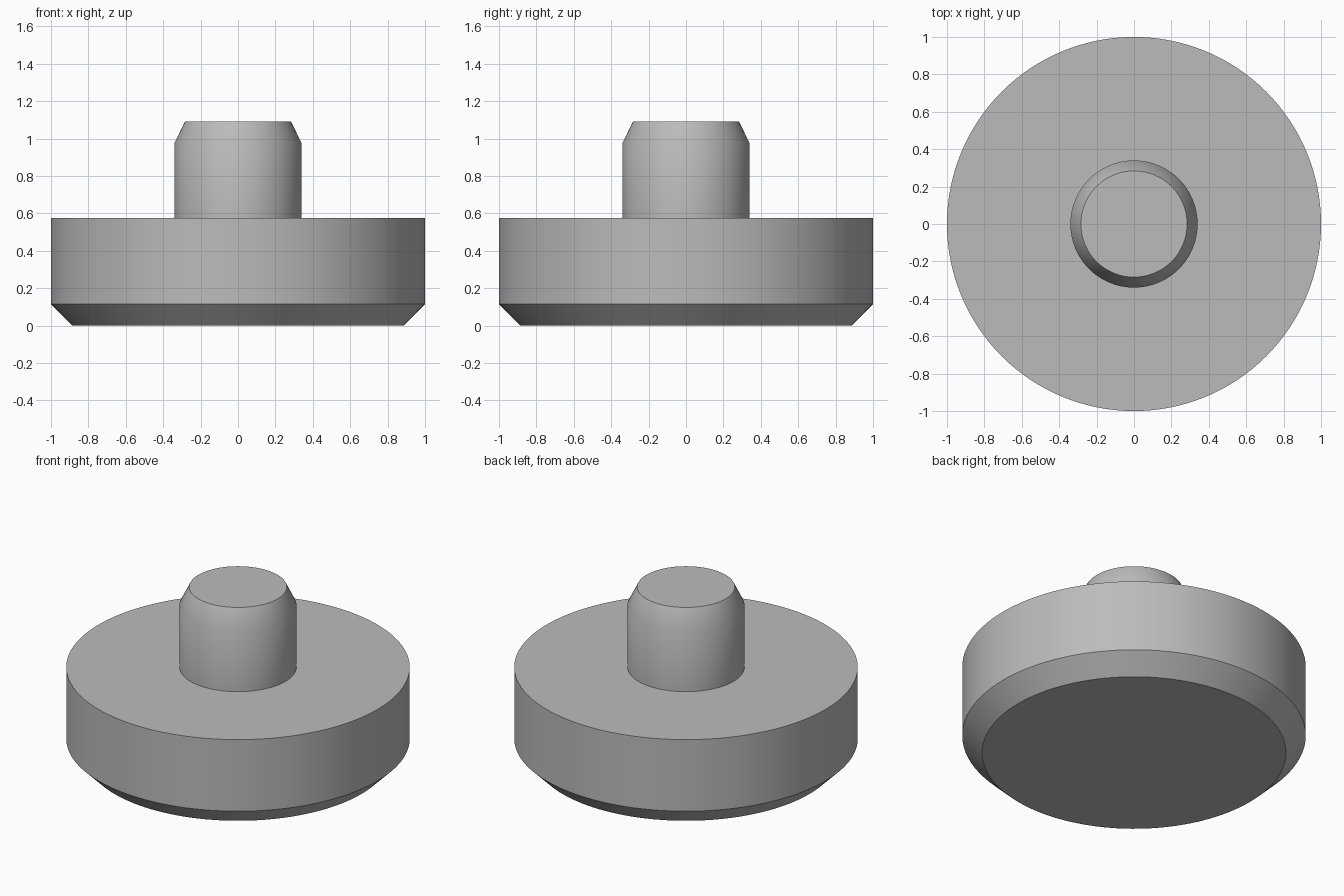
import bpy, bmesh, math

cube = bpy.data.objects.get("Cube")
if cube:
    bpy.data.objects.remove(cube, do_unlink=True)

SEGMENTS = 128

# Plain grey material
grey = bpy.data.materials.new("plain_grey")
grey.use_nodes = True
colour = (0.5, 0.5, 0.5, 1)
grey.diffuse_color = colour
grey.node_tree.nodes["Principled BSDF"].inputs["Base Color"].default_value = colour


def turned_part(name, profile):
    """Stack rings of (radius, height) and cap both open ends."""
    bm = bmesh.new()
    rings = []
    for r, z in profile:
        angles = [2 * math.pi * i / SEGMENTS for i in range(SEGMENTS)]
        rings.append([bm.verts.new((r * math.cos(a), r * math.sin(a), z)) for a in angles])
    for low, high in zip(rings, rings[1:]):
        for i in range(SEGMENTS):
            j = (i + 1) % SEGMENTS
            bm.faces.new((low[i], low[j], high[j], high[i]))
    bm.faces.new(reversed(rings[0]))
    bm.faces.new(rings[-1])
    mesh = bpy.data.meshes.new(name)
    bm.to_mesh(mesh)
    bm.free()
    mesh.materials.append(grey)
    obj = bpy.data.objects.new(name, mesh)
    bpy.context.collection.objects.link(obj)
    bpy.ops.object.select_all(action="DESELECT")
    obj.select_set(True)
    bpy.context.view_layer.objects.active = obj
    bpy.ops.object.shade_smooth_by_angle(angle=math.radians(30))


# Wide disc with a bevelled underside, and a stem with a tapered tip, as one turned body
turned_part("stemmed_disc", [(0.885, 0), (1, 0.115), (1, 0.575),
                             (0.34, 0.575), (0.34, 0.975), (0.284, 1.09)])
